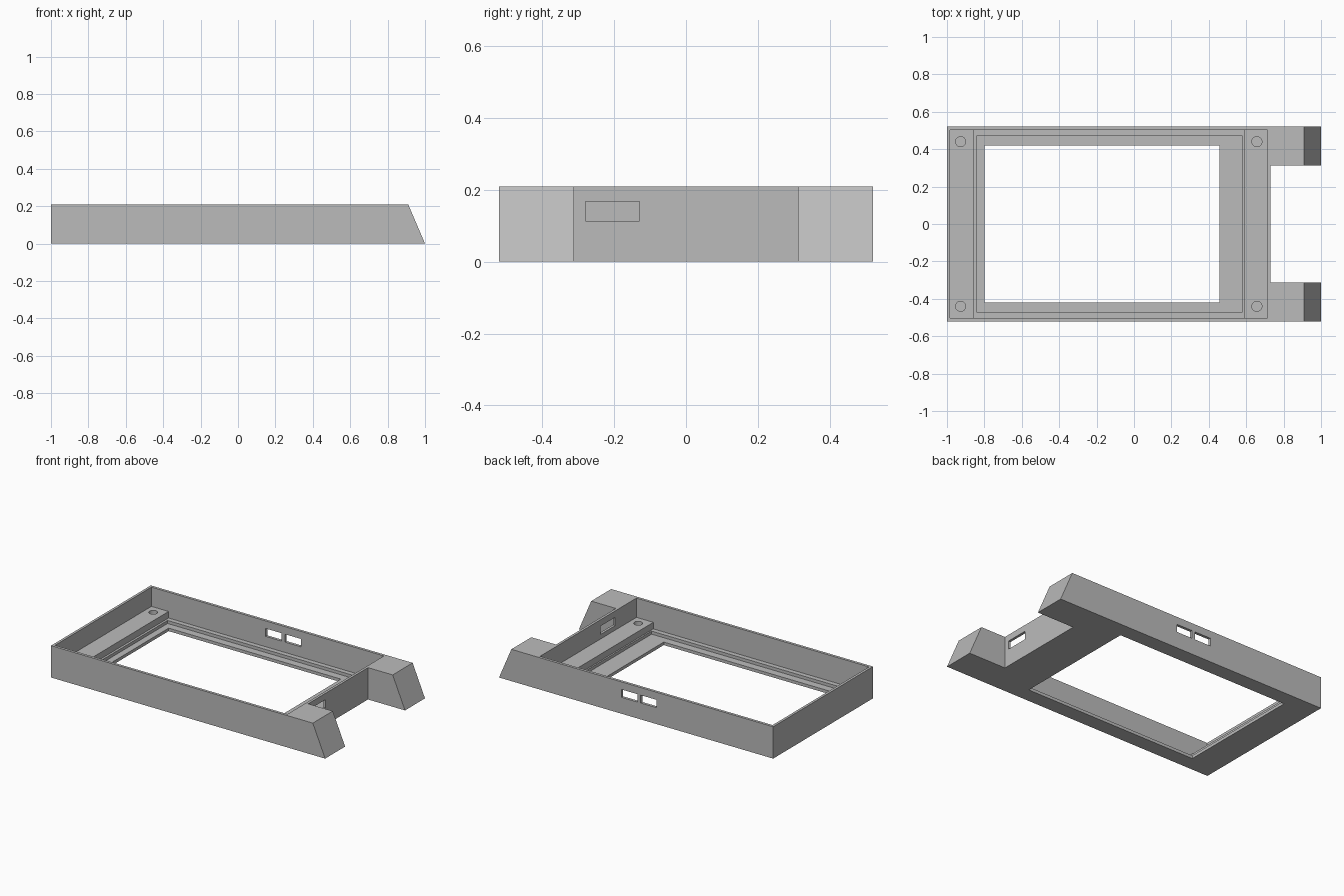
import bpy, bmesh
from mathutils import Matrix, Vector

if "Cube" in bpy.data.objects:
    bpy.data.objects.remove(bpy.data.objects["Cube"], do_unlink=True)

grey = bpy.data.materials.new("plain grey")
grey.use_nodes = True
colour = (0.5, 0.5, 0.5, 1)
grey.diffuse_color = colour
grey.node_tree.nodes["Principled BSDF"].inputs["Base Color"].default_value = colour

HEIGHT, HALF_Y, WALL_END = 0.21, 0.52, 0.73
IN_LEFT, IN_RIGHT, IN_Y = -0.983, 0.713, 0.502
LEDGE_Z, FLOOR_Z, RECESS_Z = 0.083, 0.04, 0.02
ABOVE = HEIGHT + 0.1


def to_object(name, bm):
    mesh = bpy.data.meshes.new(name)
    bmesh.ops.recalc_face_normals(bm, faces=bm.faces)
    bm.to_mesh(mesh)
    bm.free()
    mesh.materials.append(grey)
    obj = bpy.data.objects.new(name, mesh)
    bpy.context.scene.collection.objects.link(obj)
    return obj


def box(name, x, y, z):
    lo, hi = Vector((x[0], y[0], z[0])), Vector((x[1], y[1], z[1]))
    bm = bmesh.new()
    place = Matrix.Translation((lo + hi) / 2) @ Matrix.Diagonal((*(hi - lo), 1))
    bmesh.ops.create_cube(bm, size=1, matrix=place)
    return to_object(name, bm)


def peg(name, x, y):
    bm = bmesh.new()
    depth = ABOVE - FLOOR_Z
    bmesh.ops.create_cone(bm, cap_ends=True, segments=32, radius1=0.027, radius2=0.027,
                          depth=depth, matrix=Matrix.Translation((x, y, FLOOR_Z + depth / 2)))
    return to_object(name, bm)


def cut(target, cutter):
    cutter.hide_render = True
    mod = target.modifiers.new("cut", "BOOLEAN")
    mod.operation, mod.solver, mod.object = "DIFFERENCE", "EXACT", cutter
    bpy.context.view_layer.update()
    result = bpy.data.meshes.new_from_object(
        target.evaluated_get(bpy.context.evaluated_depsgraph_get()))
    target.modifiers.clear()
    target.data = result
    bpy.data.objects.remove(cutter, do_unlink=True)


# Tray with stepped cavity: end ledges, floor, screen recess and opening
case = box("case", (-1, WALL_END), (-HALF_Y, HALF_Y), (0, HEIGHT))
for x, y, z in [((IN_LEFT, IN_RIGHT), IN_Y, LEDGE_Z),
                ((-0.858, 0.59), IN_Y, FLOOR_Z),
                ((-0.843, 0.58), 0.47, RECESS_Z),
                ((-0.8, 0.456), 0.42, -0.1)]:
    cut(case, box("cavity_cutter", x, (-y, y), (z, ABOVE)))

# Screw holes in the ledges
for x in (-0.927, 0.657):
    for y in (-0.44, 0.44):
        cut(case, peg("hole_cutter", x, y))

# Twin slots in the back wall, one port in the end wall
for x in ((-0.15, -0.033), (-0.01, 0.107)):
    cut(case, box("slot_cutter", x, (0.45, 0.6), (0.108, 0.16)))
cut(case, box("port_cutter", (0.65, 0.8), (-0.28, -0.13), (0.113, 0.168)))

# Solid end posts with sloping tips
for name, side in (("front_post", -1), ("back_post", 1)):
    bm = bmesh.new()
    profile = [(WALL_END, 0), (1, 0), (0.91, HEIGHT), (WALL_END, HEIGHT)]
    face = bm.faces.new([bm.verts.new((x, side * 0.312, z)) for x, z in profile])
    new = bmesh.ops.extrude_face_region(bm, geom=[face])["geom"]
    bmesh.ops.translate(bm, vec=(0, side * (HALF_Y - 0.312), 0),
                        verts=[v for v in new if isinstance(v, bmesh.types.BMVert)])
    to_object(name, bm)
